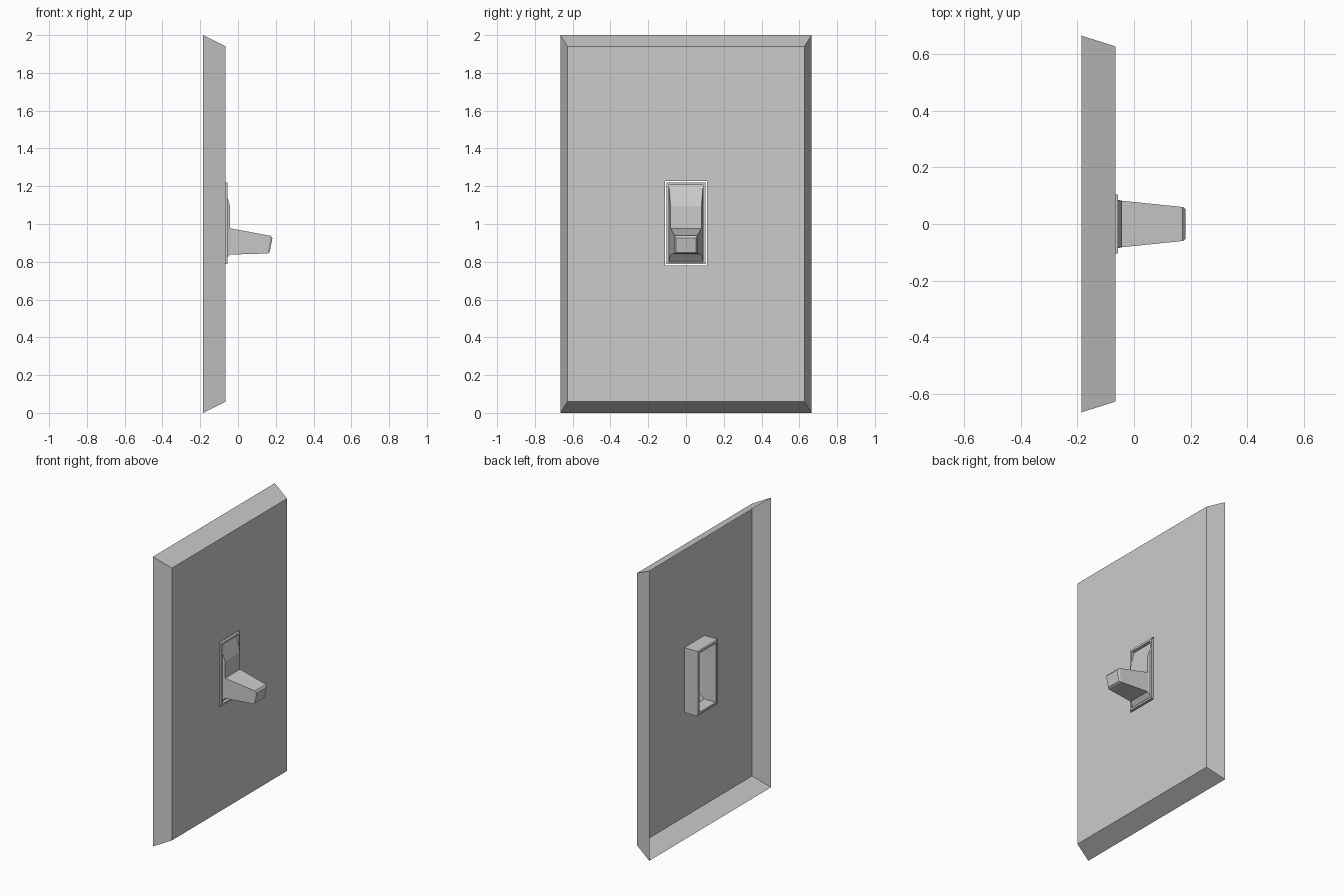
import bpy
import bmesh

cube = bpy.data.objects.get("Cube")
if cube:
    bpy.data.objects.remove(cube, do_unlink=True)

# One warm-neutral plastic
plastic = bpy.data.materials.new("grey plastic")
plastic.use_nodes = True
colour = (0.6, 0.6, 0.6, 1)
plastic.diffuse_color = colour
plastic.node_tree.nodes["Principled BSDF"].inputs["Base Color"].default_value = colour


def ring(x, half_width, low, high, x_low=None):
    """Rectangle across the x axis; x_low tilts its lower edge."""
    xl = x if x_low is None else x_low
    return [(xl, -half_width, low), (xl, half_width, low),
            (x, half_width, high), (x, -half_width, high)]


def loft(name, rings, cap=False, loop=False):
    """Join successive rectangles with flat quads."""
    bm = bmesh.new()
    rows = [[bm.verts.new(p) for p in r] for r in rings]
    pairs = list(zip(rows, rows[1:]))
    if loop:
        pairs.append((rows[-1], rows[0]))
    for a, b in pairs:
        for i in range(4):
            j = (i + 1) % 4
            bm.faces.new((a[i], a[j], b[j], b[i]))
    if cap:
        bm.faces.new(rows[-1])
    mesh = bpy.data.meshes.new(name)
    bm.to_mesh(mesh)
    bm.free()
    mesh.materials.append(plastic)
    obj = bpy.data.objects.new(name, mesh)
    bpy.context.collection.objects.link(obj)
    return obj


# Hollow plate with flared sides and a flange running back from the opening
loft("wall_plate", [
    ring(-0.185, 0.665, 0, 2),
    ring(-0.065, 0.627, 0.06, 1.94),
    ring(-0.065, 0.111, 0.78, 1.228),
    ring(-0.165, 0.111, 0.78, 1.228),
])

# Rectangular sleeve standing slightly proud of the plate
loft("switch_sleeve", [
    ring(-0.165, 0.104, 0.787, 1.221),
    ring(-0.056, 0.104, 0.787, 1.221),
    ring(-0.056, 0.09, 0.80, 1.207),
    ring(-0.165, 0.09, 0.80, 1.207),
], loop=True)

# Hollow rocker and tapered lever with a chamfered, tilted tip
loft("toggle_lever", [
    ring(-0.077, 0.09, 0.80, 1.207),
    ring(-0.042, 0.082, 0.838, 1.095),
    ring(-0.042, 0.082, 0.838, 0.977),
    ring(0.172, 0.06, 0.844, 0.938, 0.157),
    ring(0.182, 0.053, 0.85, 0.925, 0.167),
], cap=True)
